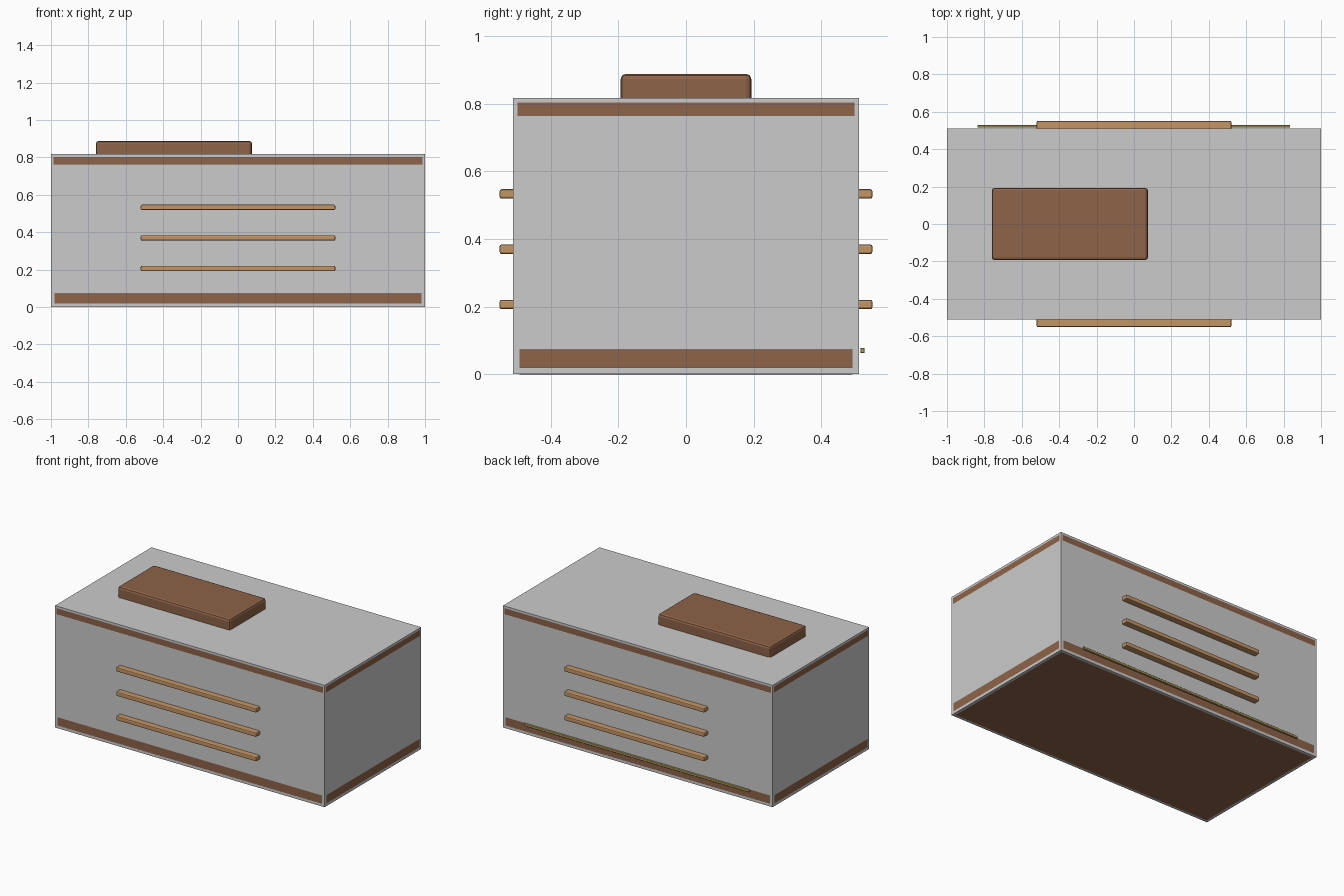
import bpy

if "Cube" in bpy.data.objects:
    bpy.data.objects.remove(bpy.data.objects["Cube"])

HALF_X, HALF_Y, HEIGHT = 1.0, 0.511, 0.817


def material(name, color):
    mat = bpy.data.materials.new(name)
    mat.diffuse_color = (*color, 1.0)
    mat.use_nodes = True
    mat.node_tree.nodes["Principled BSDF"].inputs["Base Color"].default_value = mat.diffuse_color
    return mat


def box(name, x, y, z, mat=None, bevel=0.0, segments=2):
    """Box from (min, max) ranges, with optional rounded edges."""
    ranges = (x, y, z)
    bpy.ops.mesh.primitive_cube_add(size=1, location=[(a + b) / 2 for a, b in ranges])
    obj = bpy.context.object
    obj.name = name
    obj.scale = [b - a for a, b in ranges]
    bpy.ops.object.transform_apply(location=False, rotation=False, scale=True)
    if mat:
        obj.data.materials.append(mat)
    if bevel:
        mod = obj.modifiers.new("rounded_edges", 'BEVEL')
        mod.width = bevel
        mod.segments = segments
    return obj


dark_wood = material("dark_wood", (0.27, 0.125, 0.065))
light_wood = material("light_wood", (0.55, 0.30, 0.13))
brass = material("brass", (0.50, 0.36, 0.11))

# Main body
box("body", (-HALF_X, HALF_X), (-HALF_Y, HALF_Y), (0, HEIGHT))

# Base and upper bands, flush with the body faces
P = 0.0004
full_x, full_y = (-HALF_X - P, HALF_X + P), (-HALF_Y - P, HALF_Y + P)
box("base_band", full_x, full_y, (-P, 0.093), dark_wood, 0.02)
box("upper_band", full_x, full_y, (0.75, HEIGHT - 0.001), dark_wood, 0.014)

# Raised panel on the top
box("top_panel", (-0.76, 0.075), (-0.193, 0.193), (0.79, 0.888), dark_wood, 0.015)

# Three horizontal slats on the front and the back
for side, label in ((-1, "front"), (1, "back")):
    for i in range(3):
        z = 0.206 + 0.1635 * i
        y = sorted((side * 0.49, side * 0.551))
        box(f"{label}_slat_{i + 1}", (-0.52, 0.52), y, (z - 0.014, z + 0.014),
            light_wood, 0.006)

# Thin rail low on the back
box("back_rail", (-0.838, 0.835), (0.516, 0.528), (0.062, 0.078), brass, 0.002, 1)
